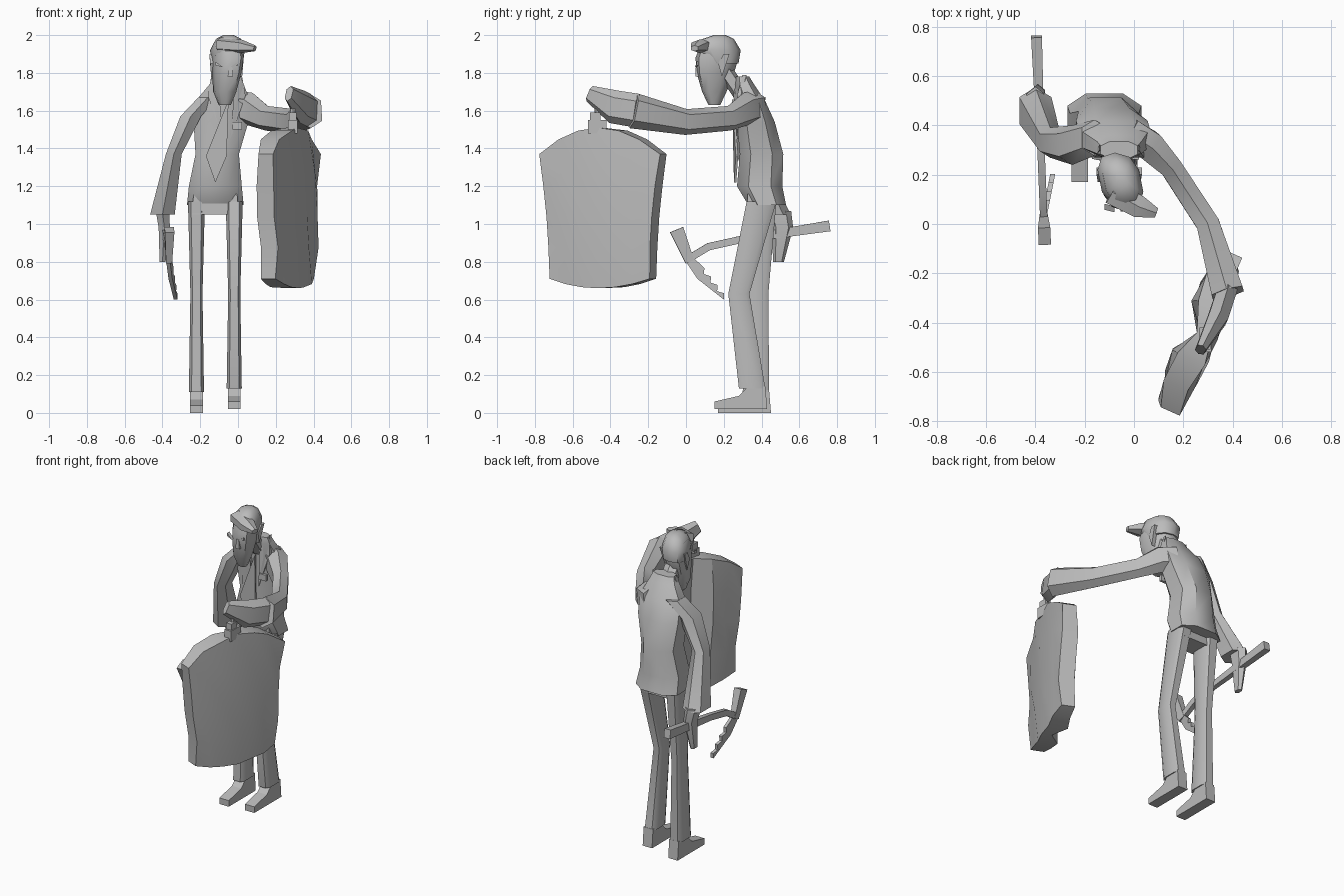
import bpy, math
from mathutils import Vector

cube = bpy.data.objects.get("Cube")
if cube:
    bpy.data.objects.remove(cube, do_unlink=True)

# One plain colour for every part
tone = .5
colour = (tone, tone, tone, 1)
grey = bpy.data.materials.new("plain_grey")
grey.use_nodes = True
grey.diffuse_color = colour
grey.node_tree.nodes["Principled BSDF"].inputs["Base Color"].default_value = colour


def make(name, verts, faces, angle=35):
    mesh = bpy.data.meshes.new(name)
    mesh.from_pydata([tuple(vert) for vert in verts], [], faces)
    mesh.materials.append(grey)
    part = bpy.data.objects.new(name, mesh)
    bpy.context.collection.objects.link(part)
    bpy.ops.object.select_all(action='DESELECT')
    part.select_set(True)
    bpy.context.view_layer.objects.active = part
    bpy.ops.object.mode_set(mode='EDIT')
    bpy.ops.mesh.select_all(action='SELECT')
    bpy.ops.mesh.normals_make_consistent(inside=False)
    bpy.ops.object.mode_set(mode='OBJECT')
    bpy.ops.object.shade_smooth_by_angle(angle=math.radians(angle))


def loft(name, sections, sides=4, ratio=1, power=.8, follow=False, yaw=0, angle=35):
    """Skin rings (x, y, z, half width, optional half depth), level or square to the path."""
    points = [Vector(section[:3]) for section in sections]
    corner = math.cos(math.pi / sides) ** power
    verts, faces = [], []
    for index, section in enumerate(sections):
        across, along = Vector((1, 0, 0)), Vector((0, 1, 0))
        if follow:
            ahead = points[min(index + 1, len(points) - 1)]
            heading = (ahead - points[max(index - 1, 0)]).normalized()
            across = heading.cross(Vector((0, 0, 1))).normalized()
            along = across.cross(heading)
        width = section[3] / corner
        depth = section[4] / corner if len(section) > 4 else width * ratio
        for step in range(sides):
            turn = math.pi * (2 * step + 1) / sides
            cos, sin = math.cos(turn), math.sin(turn)
            side_offset = across * width * math.copysign(abs(cos) ** power, cos)
            depth_offset = along * depth * math.copysign(abs(sin) ** power, sin)
            vert = points[index] + side_offset + depth_offset
            vert.x -= yaw * depth_offset.y
            verts.append(vert)
    for ring in range(0, len(verts) - sides, sides):
        for step in range(sides):
            after = (step + 1) % sides
            faces.append((ring + step, ring + after, ring + sides + after, ring + sides + step))
    faces.append(tuple(range(sides)))
    faces.append(tuple(range(len(verts) - sides, len(verts))))
    make(name, verts, faces, angle)


def slab(name, outline, offset):
    """Thick polygon: the outline swept both ways by an offset."""
    shift, count = Vector(offset), len(outline)
    verts = [Vector(p) - shift for p in outline] + [Vector(p) + shift for p in outline]
    faces = [tuple(range(count)), tuple(range(count, count + count))]
    for step in range(count):
        after = (step + 1) % count
        faces.append((step, after, count + after, count + step))
    make(name, verts, faces, 20)


# Jacket, with the shirt and hips showing below its open front
loft("jacket", [
    (-.12, .43, 1.1, .15, .1),
    (-.12, .39, 1.2, .14, .12),
    (-.11, .4, 1.37, .115, .115),
    (-.09, .37, 1.54, .145, .1),
    (-.08, .35, 1.65, .145, .07),
    (-.06, .31, 1.74, .09, .05),
    (-.06, .3, 1.78, .075, .035)], 8, angle=40)
loft("hips", [(-.12, .39, 1.05, .125), (-.12, .39, 1.16, .115)], ratio=.55)

# Trouser legs and shoes: the left knee is bent, the right leg is straight
for side, x, knee, ankle, floor in (("left", -.02, .28, .35, .02), ("right", -.22, .38, .37, 0)):
    loft(side + "_leg", [
        (x, .4, 1.12, .045),
        (x, knee, .63, .032),
        (x, ankle, floor + .11, .04)], 8, ratio=1.75, power=.5)
    shoe = ((.08, 0), (.07, .12), (-.02, .12), (-.07, .07), (-.2, .04), (-.2, 0))
    slab(side + "_shoe", [(x, ankle + y, floor + z) for y, z in shoe], (.034, 0, 0))

# Left arm reaching forward, right arm hanging down
loft("left_sleeve", [
    (-.02, .37, 1.62, .06),
    (.06, .32, 1.61, .06),
    (.15, .23, 1.56, .045),
    (.3, 0, 1.54, .047),
    (.38, -.28, 1.6, .065)], 6, ratio=1.3, follow=True)
loft("left_hand", [
    (.38, -.26, 1.6, .04),
    (.34, -.38, 1.62, .04),
    (.27, -.51, 1.69, .02)], 6, ratio=2, follow=True)
loft("right_sleeve", [
    (-.16, .35, 1.67, .05),
    (-.25, .32, 1.57, .055),
    (-.34, .33, 1.37, .042),
    (-.4, .46, 1.05, .065)], 6, ratio=1.3)
loft("right_hand", [
    (-.4, .49, 1.07, .035),
    (-.39, .51, .98, .03),
    (-.4, .49, .8, .015)], 6, ratio=1.7)

# Neck, head and hair
loft("neck", [(-.06, .31, 1.66, .045), (-.06, .2, 1.82, .045)], 6)
loft("head", [
    (-.07, .15, 1.63, .03, .03),
    (-.07, .15, 1.7, .056, .062),
    (-.06, .155, 1.8, .07, .095),
    (-.055, .165, 1.88, .076, .11),
    (-.055, .17, 1.96, .065, .085)], 10, yaw=.2, angle=50)
loft("hair", [
    (-.06, .2, 1.85, .075, .075),
    (-.055, .175, 1.92, .084, .11),
    (-.05, .17, 1.98, .06, .08),
    (-.05, .18, 2, .025, .03)], 10, yaw=.2, angle=50)
loft("hair_quiff", [
    (-.09, .13, 1.95, .05),
    (.02, .07, 1.94, .045),
    (.09, .045, 1.93, .02)], 6, ratio=.7, follow=True)

# Ears, brows and lapels mirrored about the middle of the face
for side, sign in (("left", 1), ("right", -1)):
    def mirrored(outline):
        return [(-.06 + sign * x, y, z) for x, y, z in outline]
    slab(side + "_ear", mirrored([(.075, .17, 1.85), (.07, .19, 1.78), (.08, .23, 1.9), (.08, .2, 1.9)]),
         (.012, 0, 0))
    slab(side + "_brow", mirrored([(.02, .06, 1.83), (.06, .07, 1.86), (.06, .07, 1.84)]), (0, .012, 0))
    slab(side + "_lapel", mirrored([(.08, .31, 1.79), (.1, .28, 1.68), (.02, .28, 1.45), (.04, .26, 1.7)]),
         (0, .01, 0))
loft("nose", [(-.04, .065, 1.78, .015), (-.04, .06, 1.84, .008)])

# Tie and breast pocket
slab("tie", [(-.05, .25, 1.66), (-.06, .27, 1.36), (-.12, .26, 1.22), (-.17, .27, 1.36)], (0, .006, 0))
slab("breast_pocket", [(-.03, .27, 1.54), (.02, .27, 1.54), (.02, .27, 1.5), (-.03, .27, 1.5)], (0, .008, 0))


# Pick, lying in a slightly slanted upright plane
def pick_x(y):
    return -.365 - .04 * y


def pick_bar(name, path, ratio):
    loft(name, [(pick_x(y), y, z, half) for y, z, half in path], ratio=ratio, follow=True)


pick_bar("pick_handle", [(.02, .82, .015), (.12, .88, .015), (.3, .92, .015), (.76, .99, .022)], 1.3)
pick_bar("pick_head", [(-.05, .97, .025), (.02, .8, .016)], 1.5)
blade = [(.04, .82), (0, .8), (.06, .71)]
teeth = 8
for step in range(teeth):
    reach = step / teeth
    notch = .02 * (step % 2)
    blade.append((.2 - .14 * reach + notch, .6 + .18 * reach + notch / 2))
slab("pick_blade", [(-.37 + y / 5, y, z) for y, z in blade], (.01, 0, 0))

# Soft hanging bag: two wavy sides, the inner one creased in the middle, joined round the rim
columns, rows = 7, 5
verts, faces = [], []
for sign in (-1, 1):
    for column in range(columns):
        across = 2 * column / (columns - 1) - 1
        bulge = across * across
        top, bottom = 1.51 - .14 * bulge, .66 + .05 * bulge
        for row in range(rows):
            height = row / (rows - 1)
            spread = .265 + .055 * height * height
            y = -.44 + spread * across
            x = .265 + .4 * spread * across + .01 * math.sin(3 * column + 2 * row)
            half = .05 + .025 * (1 - bulge)
            if row in (0, rows - 1):
                half *= .85
            if sign < 0 and across == 0:
                half = 0
            verts.append((x + sign * half * .9, y - sign * half * .4, bottom + (top - bottom) * height))
count = columns * rows
for column in range(columns - 1):
    for row in range(rows - 1):
        low = column * rows + row
        quad = (low, low + rows, low + rows + 1, low + 1)
        faces += [quad, tuple(corner + count for corner in reversed(quad))]
rim = list(range(0, count, rows)) + list(range(count - rows + 1, count))
rim += list(range(count - rows - 1, 0, -rows)) + list(range(rows - 2, 0, -1))
for here, after in zip(rim, rim[1:] + rim[:1]):
    faces.append((here, after, after + count, here + count))
make("bag", verts, faces, 20)

# Bag hanger
loft("bag_clasp", [(.29, -.47, 1.48, .025), (.29, -.47, 1.55, .025)], ratio=2)
loft("bag_clasp_top", [(.29, -.48, 1.54, .02), (.29, -.48, 1.59, .02)], ratio=1.4)
loft("bag_hook", [(.29, -.47, 1.57, .012), (.29, -.47, 1.69, .012)], 6)
